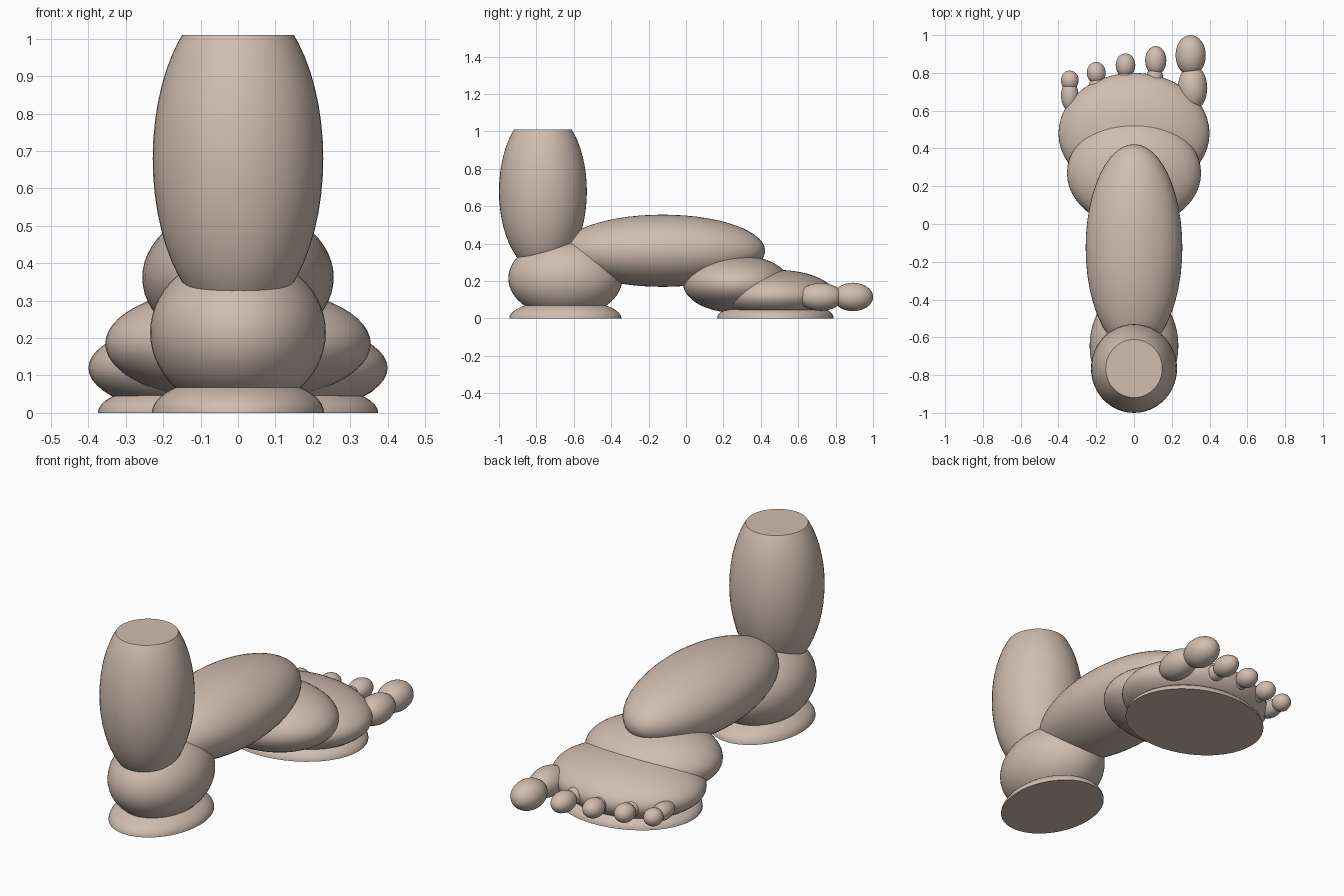
import bpy
import bmesh
from math import radians
from mathutils import Matrix, Vector

cube = bpy.data.objects.get("Cube")
if cube:
    bpy.data.objects.remove(cube, do_unlink=True)

skin = bpy.data.materials.new("rosy beige skin")
skin.use_nodes = True
skin.diffuse_color = (0.63, 0.51, 0.44, 1)
skin.node_tree.nodes["Principled BSDF"].inputs["Base Color"].default_value = skin.diffuse_color


def ellipsoid(name, centre, radii, floor=None, ceiling=None, segments=48, rings=28):
    """Smooth ellipsoid, optionally cut flat and capped below floor or above ceiling."""
    bm = bmesh.new()
    bmesh.ops.create_uvsphere(bm, u_segments=segments, v_segments=rings, radius=1)
    bm.transform(Matrix.Translation(centre) @ Matrix.Diagonal((*radii, 1)))
    for height, way in ((floor, -1), (ceiling, 1)):
        if height is None:
            continue
        cut = bmesh.ops.bisect_plane(
            bm, geom=bm.verts[:] + bm.edges[:] + bm.faces[:], dist=1e-5,
            plane_co=Vector((0, 0, height)), plane_no=Vector((0, 0, way)), clear_outer=True)
        rim = [e for e in cut["geom_cut"] if isinstance(e, bmesh.types.BMEdge)]
        bmesh.ops.contextual_create(bm, geom=rim)
    bmesh.ops.recalc_face_normals(bm, faces=bm.faces[:])
    mesh = bpy.data.meshes.new(name)
    bm.to_mesh(mesh)
    bm.free()
    mesh.materials.append(skin)
    obj = bpy.data.objects.new(name, mesh)
    bpy.context.collection.objects.link(obj)
    bpy.ops.object.select_all(action="DESELECT")
    obj.select_set(True)
    bpy.context.view_layer.objects.active = obj
    bpy.ops.object.shade_smooth_by_angle(angle=radians(40))
    return obj


# Leg and heel
ellipsoid("lower_leg", (0, -0.765, 0.68), (0.228, 0.235, 0.438), ceiling=1.01)
ellipsoid("heel", (0, -0.645, 0.215), (0.235, 0.305, 0.21))
ellipsoid("heel_sole", (0, -0.645, 0), (0.23, 0.3, 0.1), floor=0)

# Arch, instep and ball of the foot
ellipsoid("arch", (0, -0.125, 0.362), (0.256, 0.548, 0.193))
ellipsoid("instep", (0, 0.27, 0.185), (0.355, 0.285, 0.155))
ellipsoid("ball", (0, 0.48, 0.12), (0.4, 0.32, 0.14), floor=0.01)
ellipsoid("front_sole", (0, 0.478, 0), (0.375, 0.312, 0.1), floor=0)

# Toes: tip x and y, tip radii, then knuckle x and y, knuckle radii
toes = {
    "big": (0.3, 0.893, 0.08, 0.107, 0.31, 0.72, 0.078, 0.12),
    "second": (0.115, 0.865, 0.056, 0.077, 0.11, 0.77, 0.044, 0.07),
    "middle": (-0.045, 0.84, 0.052, 0.063, -0.045, 0.77, 0.042, 0.06),
    "fourth": (-0.2, 0.8, 0.05, 0.058, -0.195, 0.73, 0.042, 0.06),
    "little": (-0.34, 0.76, 0.047, 0.052, -0.34, 0.68, 0.046, 0.08),
}
for name, (tx, ty, trx, t_ry, kx, ky, krx, k_ry) in toes.items():
    ellipsoid(name + "_toe_tip", (tx, ty, 0.115), (trx, t_ry, trx * 0.95), segments=32, rings=20)
    ellipsoid(name + "_toe_knuckle", (kx, ky, 0.115), (krx, k_ry, krx * 0.95), segments=32, rings=20)
